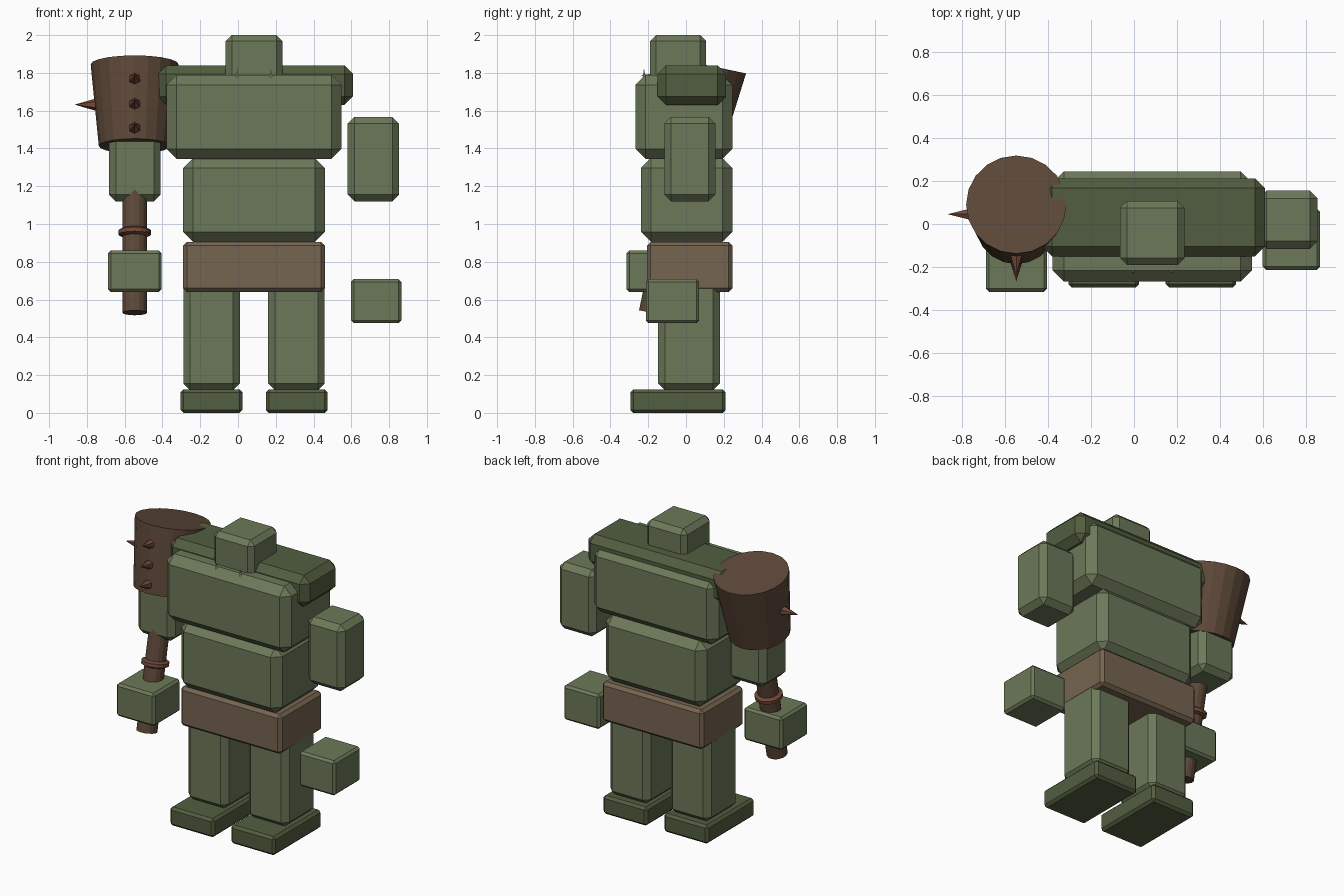
import bpy, bmesh, math
from mathutils import Vector, Matrix

if "Cube" in bpy.data.objects:
    bpy.data.objects.remove(bpy.data.objects["Cube"])


def material(name, color):
    m = bpy.data.materials.new(name)
    m.diffuse_color = (*color, 1)
    m.use_nodes = True
    m.node_tree.nodes["Principled BSDF"].inputs["Base Color"].default_value = m.diffuse_color
    return m


GREEN = material("green", (0.15, 0.19, 0.10))
DARK = material("dark_green", (0.085, 0.11, 0.05))
BELT = material("leather", (0.18, 0.13, 0.08))
WOOD = material("wood", (0.11, 0.065, 0.04))
RUST = material("rust", (0.17, 0.065, 0.04))
BONE = material("bone", (0.65, 0.58, 0.42))


def finish(name, bm, mat):
    me = bpy.data.meshes.new(name)
    bm.to_mesh(me)
    bm.free()
    me.materials.append(mat)
    ob = bpy.data.objects.new(name, me)
    bpy.context.collection.objects.link(ob)
    return ob


def block(name, x, y, z, bevel, mat=GREEN):
    """Chamfered box from (min, max) ranges."""
    bm = bmesh.new()
    size = [r[1] - r[0] for r in (x, y, z)]
    mid = [(r[1] + r[0]) / 2 for r in (x, y, z)]
    bmesh.ops.create_cube(bm, size=1, matrix=Matrix.Translation(mid) @ Matrix.Diagonal((*size, 1)))
    bmesh.ops.bevel(bm, geom=bm.edges[:], offset=bevel, segments=1, affect='EDGES', profile=0.5)
    return finish(name, bm, mat)


def cone(name, a, b, r1, r2, sides, mat):
    """Tapered cylinder running from point a to point b."""
    a, b = Vector(a), Vector(b)
    d = b - a
    bm = bmesh.new()
    m = Matrix.Translation((a + b) / 2) @ d.to_track_quat('Z', 'Y').to_matrix().to_4x4()
    bmesh.ops.create_cone(bm, cap_ends=True, segments=sides, radius1=r1, radius2=r2,
                          depth=d.length, matrix=m)
    return finish(name, bm, mat)


MID = 0.085  # body centre line


def flip(x):
    return (2 * MID - x[1], 2 * MID - x[0])


# Body
block("head", (-0.065, 0.235), (-0.19, 0.107), (1.70, 2.0), 0.032)
block("shoulder_bar", (-0.425, 0.608), (-0.15, 0.212), (1.63, 1.84), 0.045, DARK)
block("chest", (-0.378, 0.548), (-0.268, 0.245), (1.345, 1.79), 0.053)
block("belly", (-0.29, 0.46), (-0.238, 0.245), (0.905, 1.35), 0.053)
block("belt", (-0.29, 0.46), (-0.207, 0.245), (0.64, 0.905), 0.02, BELT)

# Legs, feet and upper arms on both sides
for side, fx in (("left", lambda x: x), ("right", flip)):
    block(side + "_leg", fx((0.16, 0.459)), (-0.147, 0.18), (0.12, 0.80), 0.036)
    block(side + "_foot", fx((0.147, 0.475)), (-0.295, 0.21), (0, 0.125), 0.016, DARK)
    block(side + "_arm", fx((0.58, 0.853)), (-0.115, 0.155), (1.12, 1.567), 0.036)

# Hands
block("left_hand", (0.598, 0.865), (-0.213, 0.07), (0.475, 0.708), 0.015)
block("right_hand", (-0.688, -0.404), (-0.315, -0.03), (0.64, 0.86), 0.015)

# Tusks
for x in (-0.004, 0.174):
    cone("tusk", (x, -0.222, 1.755), (x, -0.222, 1.825), 0.011, 0, 6, BONE)

# Club, leaning back along its axis
CX, SLOPE = -0.547, 0.209


def axis(z):
    return Vector((CX, 0.09 - SLOPE * (1.845 - z), z))


AXIS = Vector((0, SLOPE, 1)).normalized()
cone("club_handle", axis(0.53), axis(1.45), 0.065, 0.065, 16, WOOD)
cone("club_head", axis(1.413), axis(1.845), 0.19, 0.233, 20, WOOD)

# Rounded ring on the handle: profile spun around the club axis
bm = bmesh.new()
c = axis(0.955)
pts = []
for i in range(6):
    t = math.tau * (i + 0.5) / 6
    pts.append(bm.verts.new(c + Vector((0.064 + 0.026 * math.cos(t), 0, 0)) + AXIS * 0.022 * math.sin(t)))
edges = [bm.edges.new((pts[i], pts[(i + 1) % 6])) for i in range(6)]
bmesh.ops.spin(bm, geom=edges, cent=c, axis=AXIS, angle=math.tau, steps=16, use_duplicate=False)
bmesh.ops.remove_doubles(bm, verts=bm.verts[:], dist=1e-4)
bmesh.ops.recalc_face_normals(bm, faces=bm.faces[:])
finish("handle_ring", bm, RUST)

# Spikes down the front and one on each flank
front = Vector((0, -1, SLOPE)).normalized()
for z, r in ((1.725, 0.218), (1.595, 0.206), (1.47, 0.194)):
    p = axis(z)
    cone("front_spike", p + front * (r - 0.01), p + front * (r + 0.09), 0.034, 0, 6, RUST)
p = axis(1.632)
for s in (-1, 1):
    cone("side_spike", p + Vector((s * 0.2, 0, 0)), p + Vector((s * 0.318, 0, 0)), 0.034, 0, 6, RUST)
